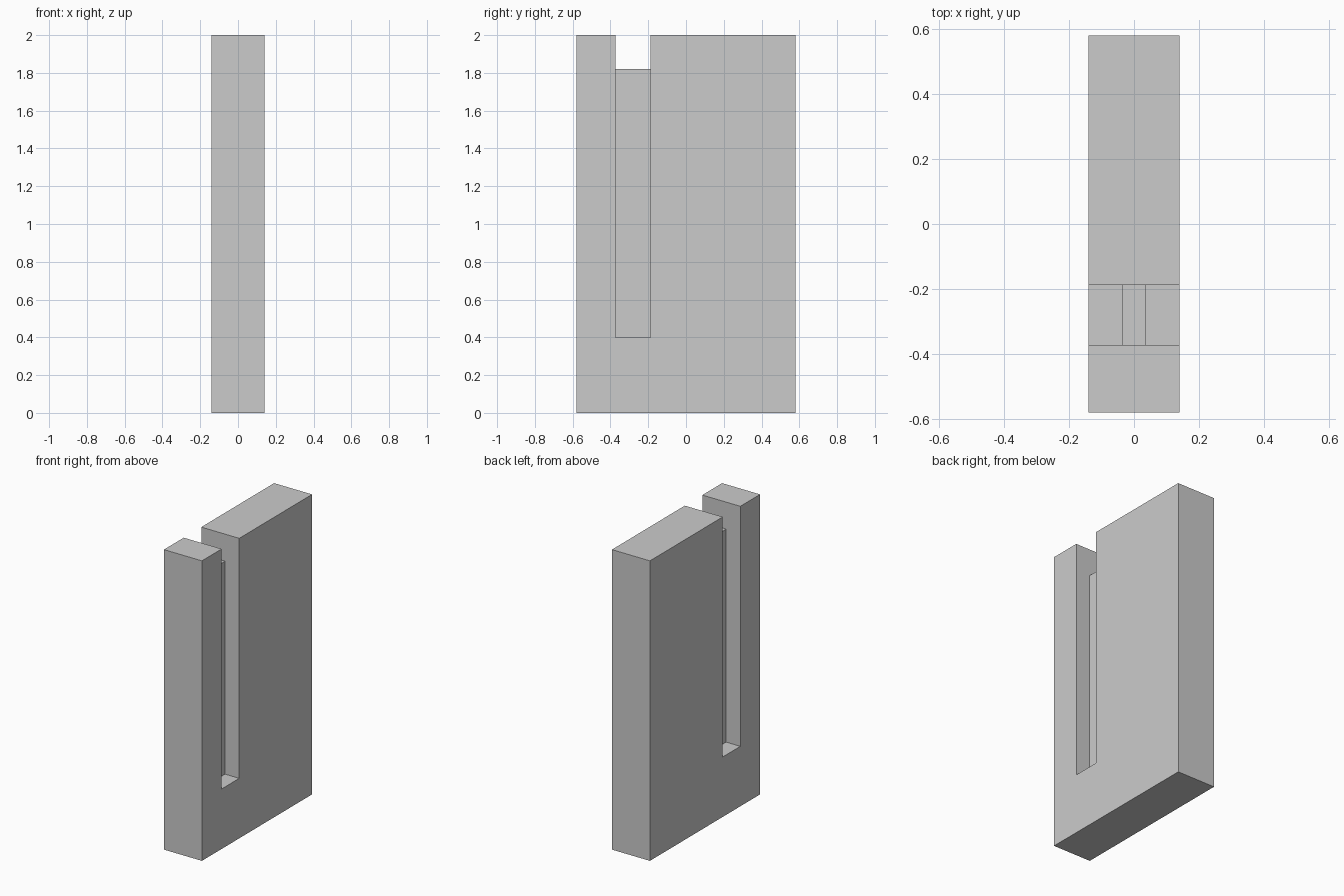
import bpy, bmesh
from mathutils import Vector

if "Cube" in bpy.data.objects:
    bpy.data.objects.remove(bpy.data.objects["Cube"])


def box(name, lo, hi):
    """Axis-aligned box between two corners."""
    lo, hi = Vector(lo), Vector(hi)
    bm = bmesh.new()
    bmesh.ops.create_cube(bm, size=1)
    for v in bm.verts:
        v.co = (lo + hi) / 2 + v.co * (hi - lo)
    mesh = bpy.data.meshes.new(name)
    bm.to_mesh(mesh)
    bm.free()
    obj = bpy.data.objects.new(name, mesh)
    bpy.context.collection.objects.link(obj)
    return obj


def cut(target, cutter):
    """Subtract the cutter, then discard it."""
    mod = target.modifiers.new("cut", 'BOOLEAN')
    mod.operation, mod.solver, mod.object = 'DIFFERENCE', 'EXACT', cutter
    bpy.context.view_layer.objects.active = target
    bpy.ops.object.modifier_apply(modifier=mod.name)
    bpy.data.objects.remove(cutter)


HALF_X, HALF_Y, HEIGHT = 0.14, 0.58, 2.0
SLOT_Y0, SLOT_Y1, SLOT_BOTTOM = -0.372, -0.187, 0.4
WEB_HALF, WEB_TOP = 0.035, 1.82

# Solid slab
slab = box("slotted_slab", (-HALF_X, -HALF_Y, 0), (HALF_X, HALF_Y, HEIGHT))

# Open notch above the thin web
cut(slab, box("notch_cutter", (-0.3, SLOT_Y0, WEB_TOP), (0.3, SLOT_Y1, 2.2)))

# Recessed channel on each side, leaving the thin web in the middle
for side in (-1, 1):
    a, b = sorted((side * WEB_HALF, side * 0.3))
    cut(slab, box("channel_cutter", (a, SLOT_Y0, SLOT_BOTTOM), (b, SLOT_Y1, 2.2)))
